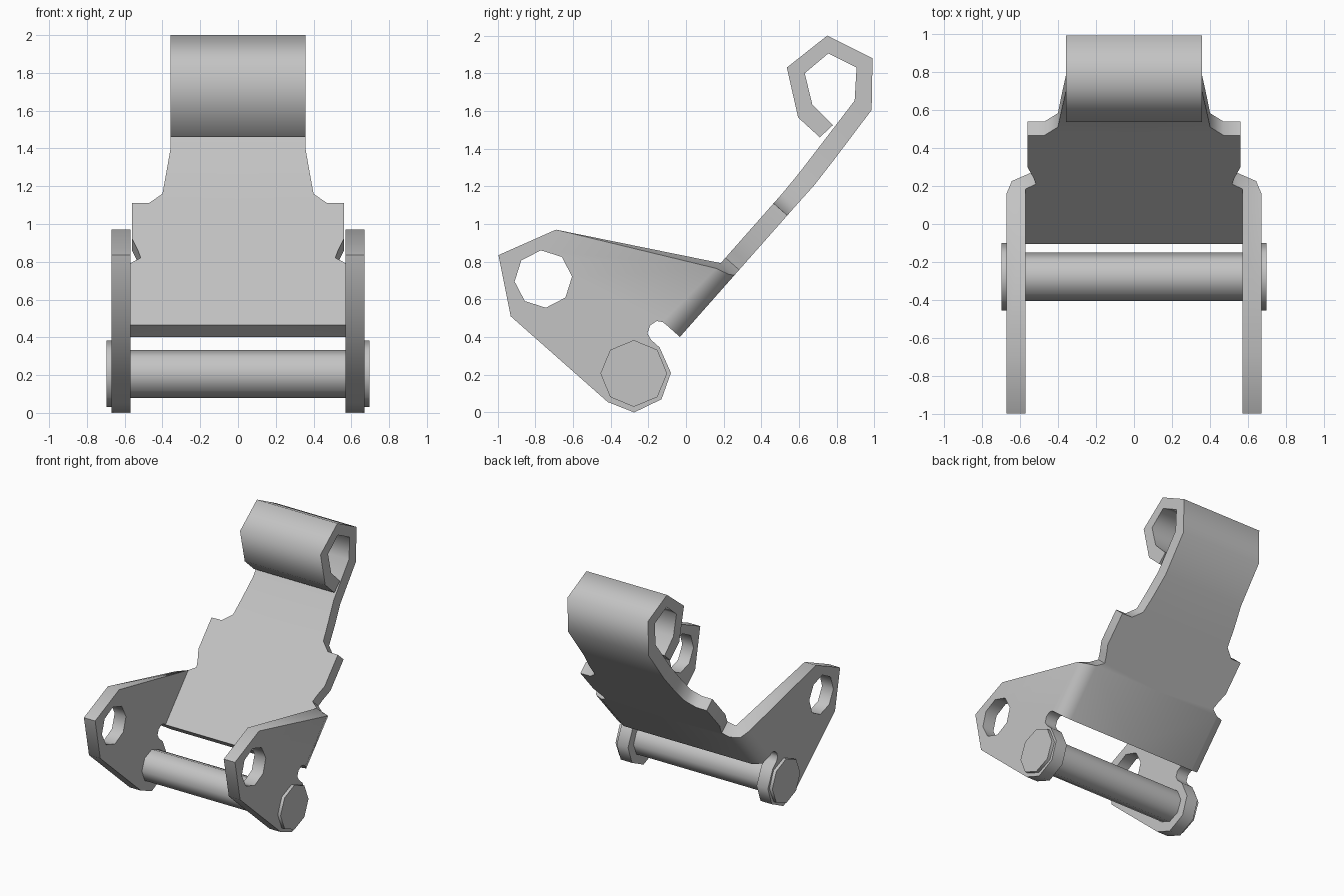
import bpy, bmesh, math
from mathutils import Vector
from mathutils.geometry import tessellate_polygon

cube = bpy.data.objects.get("Cube")
if cube:
    bpy.data.objects.remove(cube)

steel = bpy.data.materials.new("grey_steel")
steel.use_nodes = True
GREY = (0.55, 0.55, 0.55, 1)
steel.diffuse_color = GREY
steel.node_tree.nodes["Principled BSDF"].inputs["Base Color"].default_value = GREY


def smooth(obj, angle):
    bpy.ops.object.select_all(action='DESELECT')
    obj.select_set(True)
    bpy.context.view_layer.objects.active = obj
    bpy.ops.object.shade_smooth_by_angle(angle=math.radians(angle))


def ring(cy, cz, r, start=0):
    """Eight-sided outline in the y-z plane."""
    return [(cy + r * math.cos(math.radians(start + 45 * i)),
             cz + r * math.sin(math.radians(start + 45 * i))) for i in range(8)]


SLOPE = Vector((0.662, 0.749))
BACK = Vector((0.749, -0.662))
ORIGIN = Vector((-0.105, 0.465))
THICK, INNER, OUTER = 0.097, 0.57, 0.67


def on_plate(u, n=0):
    """Point at distance u up the sloping plate and depth n behind its front."""
    return tuple(ORIGIN + SLOPE * u + BACK * n)


bm = bmesh.new()


def face(*points):
    """Add a face and its mirror image; points are (x, (y, z))."""
    for side in (1, -1):
        bm.faces.new([bm.verts.new((side * x, *p)) for x, p in points])


# Plate and curled hook: stations of front point, back point, half width
TOP_BEND = 0.437
straight = [(0, INNER), (TOP_BEND, INNER), (0.475, 0.515), (0.53, 0.53),
            (0.61, 0.56), (0.861, 0.56), (0.863, 0.47), (0.928, 0.40)]
stations = [(on_plate(u), on_plate(u, THICK), w) for u, w in straight]
stations += [((0.60, 1.27), (0.68, 1.205), 0.38),
             ((0.70, 1.40), (0.785, 1.34), 0.357)]
hook = [((0.895, 1.655), (0.985, 1.605)), ((0.905, 1.83), (0.99, 1.88)),
        ((0.755, 1.905), (0.75, 2.0)), ((0.63, 1.80), (0.535, 1.83)),
        ((0.67, 1.635), (0.595, 1.565)), ((0.78, 1.525), (0.71, 1.46))]
stations += [(f, b, 0.357) for f, b in hook]

for i, ((f0, b0, w0), (f1, b1, w1)) in enumerate(zip(stations, stations[1:])):
    face((0, f0), (w0, f0), (w1, f1), (0, f1))
    face((0, b0), (w0, b0), (w1, b1), (0, b1))
    if i > 0:
        face((w0, f0), (w0, b0), (w1, b1), (w1, f1))
for f, b, w in (stations[0], stations[-1]):
    face((0, f), (w, f), (w, b), (0, b))

# Rounded bend between plate and side wings
section = [(INNER, 0, TOP_BEND), (INNER, THICK, TOP_BEND),
           (0.642, 0.07, 0.42), (OUTER, 0, 0.4)]
low = [(x, on_plate(0, n)) for x, n, u in section]
high = [(x, on_plate(u, n)) for x, n, u in section]
face(*low)
face(*high)
for i in (1, 2):
    face(low[i], low[i + 1], high[i + 1], high[i])

# Side wings with an eight-sided hole
rim = [(-0.69, 0.97), (-0.995, 0.835), (-0.93, 0.51), (-0.415, 0.055),
       (-0.275, 0.0), (-0.13, 0.07), (-0.08, 0.21), (-0.14, 0.345),
       (-0.185, 0.385), (-0.205, 0.42), (-0.19, 0.462), (-0.155, 0.485),
       (-0.125, 0.48), on_plate(0)]
hole = ring(-0.757, 0.708, 0.153, 5)
inner_rim = [on_plate(TOP_BEND)] + rim
outer_rim = [on_plate(0.4)] + rim
for x, outline in ((INNER, inner_rim), (OUTER, outer_rim)):
    loops = [[Vector((*p, 0)) for p in loop] for loop in (outline, hole)]
    flat = outline + hole
    for tri in tessellate_polygon(loops):
        face(*[(x, flat[k]) for k in tri])
for i in range(len(rim)):
    face((INNER, inner_rim[i]), (OUTER, outer_rim[i]),
         (OUTER, outer_rim[i + 1]), (INNER, inner_rim[i + 1]))
for p, q in zip(hole, hole[1:] + hole[:1]):
    face((INNER, p), (OUTER, p), (OUTER, q), (INNER, q))

bmesh.ops.remove_doubles(bm, verts=bm.verts, dist=0.0002)
bmesh.ops.recalc_face_normals(bm, faces=bm.faces)
mesh = bpy.data.meshes.new("folded_bracket")
bm.to_mesh(mesh)
bm.free()
mesh.materials.append(steel)
bracket = bpy.data.objects.new("folded_bracket", mesh)
bpy.context.collection.objects.link(bracket)
smooth(bracket, 70)


# Cross pin and its end heads
def rod(name, x, radius, length):
    bpy.ops.mesh.primitive_cylinder_add(vertices=8, radius=radius, depth=length,
                                        location=(x, -0.277, 0.207),
                                        rotation=(0, math.pi / 2, 0))
    obj = bpy.context.object
    obj.name = name
    obj.data.materials.append(steel)
    smooth(obj, 70)


rod("cross_pin", 0, 0.127, 2 * INNER + 0.02)
for label, side in (("left", 1), ("right", -1)):
    rod(label + "_pin_head", side * 0.68, 0.177, 0.03)
